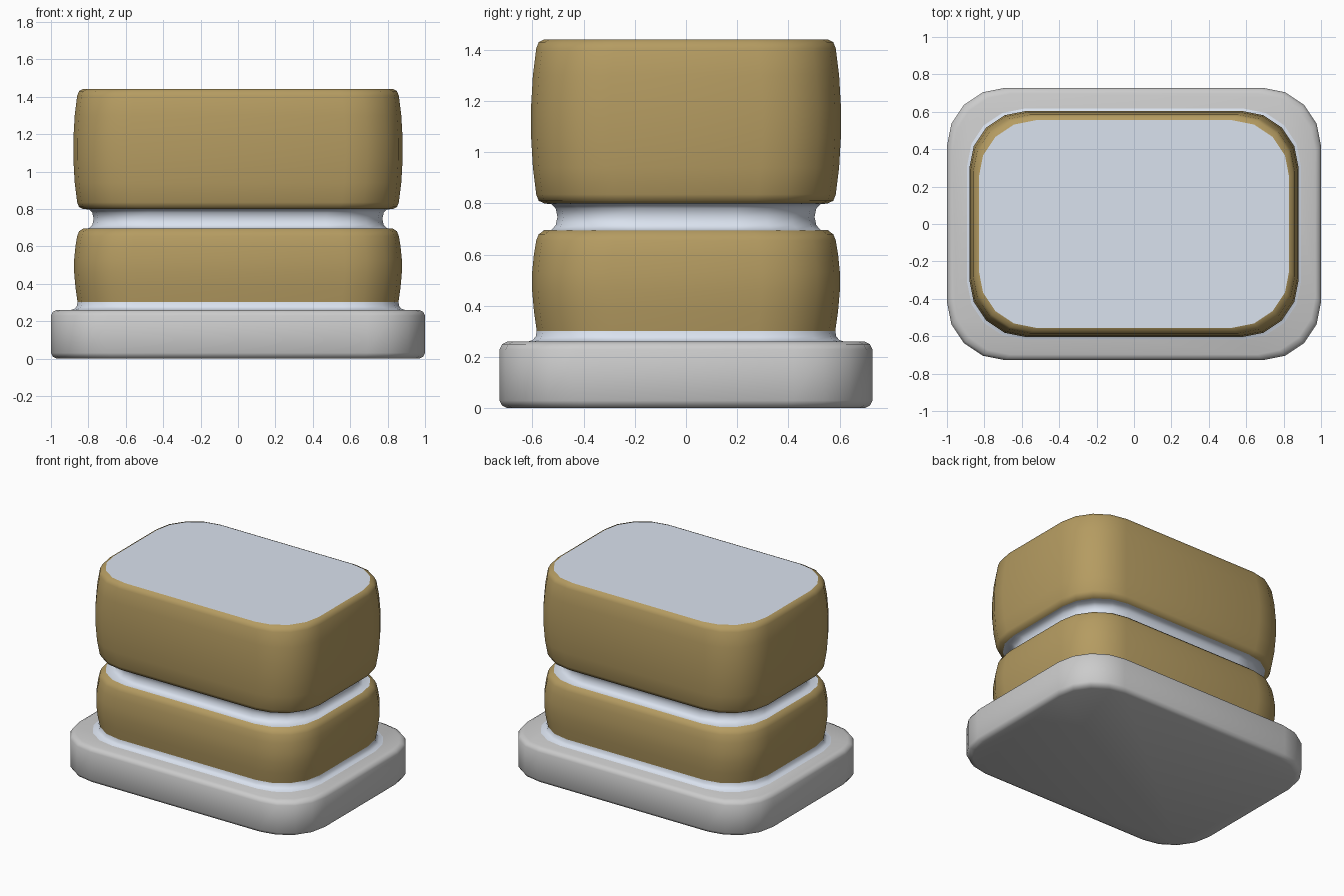
import bpy, bmesh
from math import sin, cos, pi, radians

if "Cube" in bpy.data.objects:
    bpy.data.objects.remove(bpy.data.objects["Cube"])


def material(name, color):
    m = bpy.data.materials.new(name)
    m.diffuse_color = color
    m.use_nodes = True
    m.node_tree.nodes["Principled BSDF"].inputs["Base Color"].default_value = m.diffuse_color
    return m


gold = material("gold", (0.46, 0.33, 0.12, 1))
pale = material("pale_blue", (0.70, 0.76, 0.86, 1))


def rounded_ring(bm, hx, hy, r, z, steps=4):
    verts = []
    for q, (sx, sy) in enumerate([(1, 1), (-1, 1), (-1, -1), (1, -1)]):
        for i in range(steps + 1):
            a = (q + i / steps) * pi / 2
            verts.append(bm.verts.new((sx * (hx - r) + r * cos(a), sy * (hy - r) + r * sin(a), z)))
    return verts


def loft(name, profile, inset, mat=None, bottom=False, top=False, r=0.305):
    """Stack rounded rectangles; profile is (half width, height), depth is width - inset."""
    bm = bmesh.new()
    rings = [rounded_ring(bm, h, h - inset, r, z) for h, z in profile]
    for a, b in zip(rings, rings[1:]):
        n = len(a)
        for i in range(n):
            j = (i + 1) % n
            bm.faces.new((a[i], a[j], b[j], b[i]))
    if bottom:
        bm.faces.new(rings[0][::-1])
    if top:
        bm.faces.new(rings[-1])
    me = bpy.data.meshes.new(name)
    bm.to_mesh(me)
    bm.free()
    ob = bpy.data.objects.new(name, me)
    bpy.context.collection.objects.link(ob)
    if mat:
        me.materials.append(mat)
    bpy.ops.object.select_all(action='DESELECT')
    ob.select_set(True)
    bpy.context.view_layer.objects.active = ob
    bpy.ops.object.shade_smooth_by_angle(angle=radians(50))
    return ob


# Grey foot slab with softened edges
loft("base", [(0.97, 0), (0.99, 0.01), (1, 0.03), (1, 0.23), (0.99, 0.25), (0.97, 0.26)],
     0.272, bottom=True, top=True, r=0.31)

# Pale collar flaring onto the base
loft("base_collar", [(0.892, 0.26), (0.873, 0.267), (0.862, 0.28), (0.858, 0.302)], 0.275, pale)

# Lower bulging block
loft("lower_block", [(0.858, 0.302), (0.869, 0.38), (0.876, 0.46), (0.876, 0.53), (0.869, 0.60),
                     (0.860, 0.655), (0.850, 0.68), (0.828, 0.695)], 0.275, gold)

# Concave pale groove between the blocks
loft("groove", [(0.828, 0.695), (0.795, 0.697), (0.779, 0.715), (0.772, 0.747),
                (0.779, 0.78), (0.795, 0.797), (0.828, 0.80)], 0.27, pale)

# Upper bulging block
loft("upper_block", [(0.828, 0.80), (0.850, 0.81), (0.860, 0.835), (0.873, 0.94), (0.88, 1.06),
                     (0.88, 1.18), (0.873, 1.30), (0.860, 1.405), (0.850, 1.43), (0.83, 1.44)],
     0.275, gold)

# Pale top panel
loft("top_panel", [(0.83, 1.44), (0.80, 1.44)], 0.275, pale, top=True)
